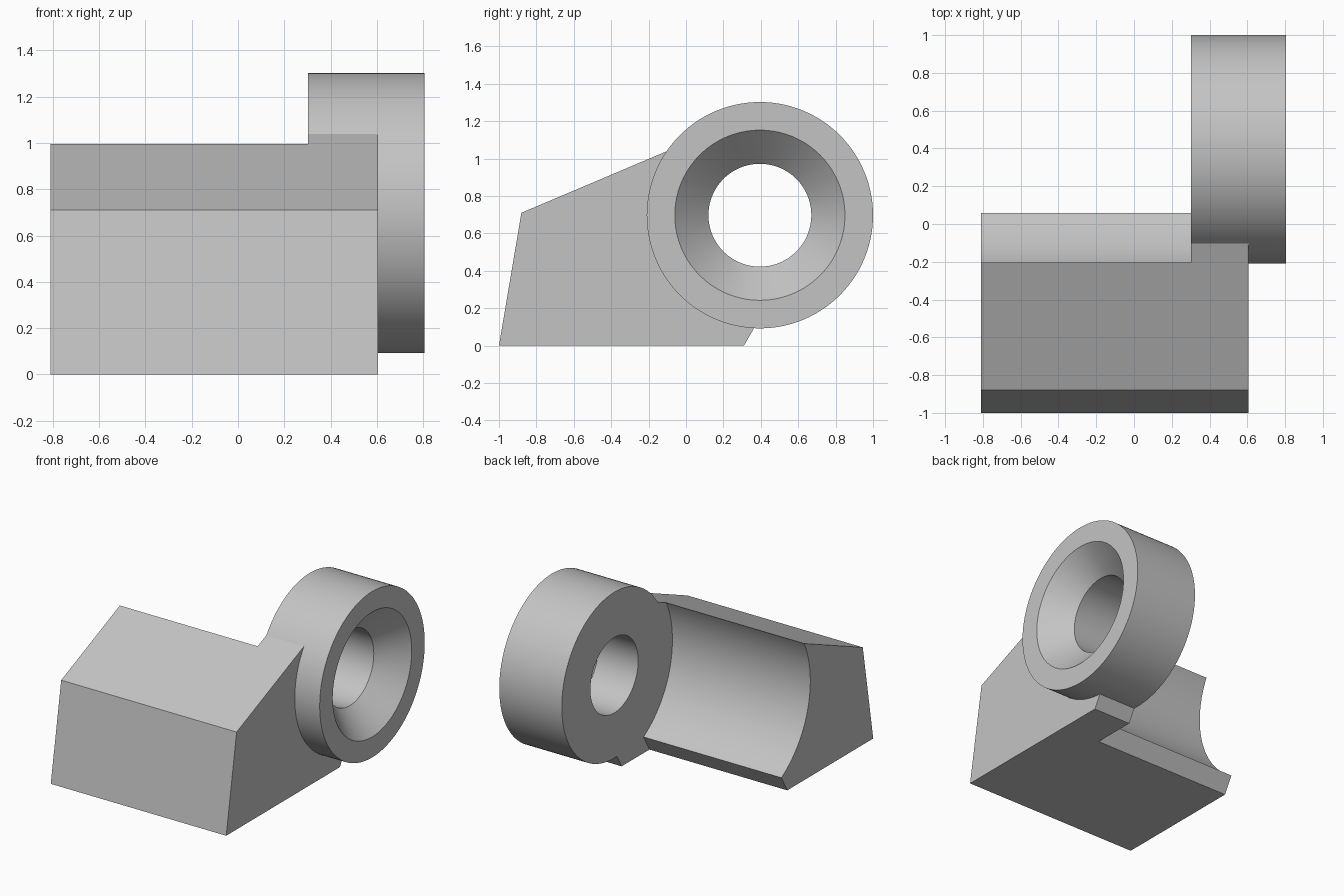
import bpy, bmesh
from math import cos, sin, radians, pi

cube = bpy.data.objects.get("Cube")
if cube:
    bpy.data.objects.remove(cube, do_unlink=True)

# Shared bore axis (y, z), parallel to x
CY, CZ = 0.395, 0.697

grey = bpy.data.materials.new("plain grey")
grey.use_nodes = True
colour = (0.55, 0.55, 0.55, 1)
grey.diffuse_color = colour
grey.node_tree.nodes["Principled BSDF"].inputs["Base Color"].default_value = colour


def arc(radius, start, end, steps=40):
    """Points in the y-z plane around the bore axis, angles in degrees."""
    angles = [radians(start + (end - start) * i / steps) for i in range(steps + 1)]
    return [(CY + radius * cos(a), CZ + radius * sin(a)) for a in angles]


def finish(name, bm):
    bmesh.ops.recalc_face_normals(bm, faces=bm.faces)
    mesh = bpy.data.meshes.new(name)
    bm.to_mesh(mesh)
    bm.free()
    mesh.materials.append(grey)
    obj = bpy.data.objects.new(name, mesh)
    bpy.context.collection.objects.link(obj)
    return obj


def prism(name, profile, x0, x1):
    """Extrude a y-z profile along x."""
    bm = bmesh.new()
    face = bm.faces.new([bm.verts.new((x0, y, z)) for y, z in profile])
    out = bmesh.ops.extrude_face_region(bm, geom=[face])["geom"]
    verts = [v for v in out if isinstance(v, bmesh.types.BMVert)]
    bmesh.ops.translate(bm, verts=verts, vec=(x1 - x0, 0, 0))
    if face.is_valid and len(bm.faces) < len(profile) + 2:
        bm.faces.new([v for v in bm.verts if v not in verts])
    return finish(name, bm)


def lathe(name, section, steps=112):
    """Turn a closed (x, radius) section around the bore axis."""
    bm = bmesh.new()
    rings = []
    for i in range(steps):
        a = 2 * pi * i / steps
        rings.append([bm.verts.new((x, CY + r * cos(a), CZ + r * sin(a))) for x, r in section])
    n = len(section)
    for i in range(steps):
        a, b = rings[i], rings[(i + 1) % steps]
        for j in range(n):
            k = (j + 1) % n
            bm.faces.new((a[j], a[k], b[k], b[j]))
    return finish(name, bm)


def combine(target, tool, operation):
    mod = target.modifiers.new(operation.lower(), "BOOLEAN")
    mod.operation = operation
    mod.solver = "EXACT"
    mod.object = tool
    bpy.context.view_layer.objects.active = target
    bpy.ops.object.modifier_apply(modifier=mod.name)
    bpy.data.objects.remove(tool, do_unlink=True)


# Sloped block, its back edge buried inside the ring wall
block = prism("bracket_body",
              [(-1, 0), (-0.88, 0.71), (-0.03, 1.07)] + arc(0.52, 139, 267)
              + [(0.38, 0.121), (0.31, 0)], -0.81, 0.605)

# Concave back and undercut along the part beside the ring
cavity = prism("cavity_cutter",
               [(-0.185, 1.4)] + arc(0.67, 150, 239.8)
               + [(-0.01, 0), (-0.068, -0.1), (0.7, -0.1), (0.7, 1.4)], -1, 0.302)
cavity.hide_render = True
combine(block, cavity, "DIFFERENCE")

# Ring with a countersunk bore
ring = lathe("ring", [(0.302, 0.605), (0.806, 0.605), (0.806, 0.455),
                      (0.626, 0.275), (0.302, 0.275)])
combine(block, ring, "UNION")

# Smooth curved walls, crisp edges
bpy.ops.object.select_all(action="DESELECT")
block.select_set(True)
bpy.context.view_layer.objects.active = block
bpy.ops.object.shade_smooth_by_angle(angle=radians(25))
